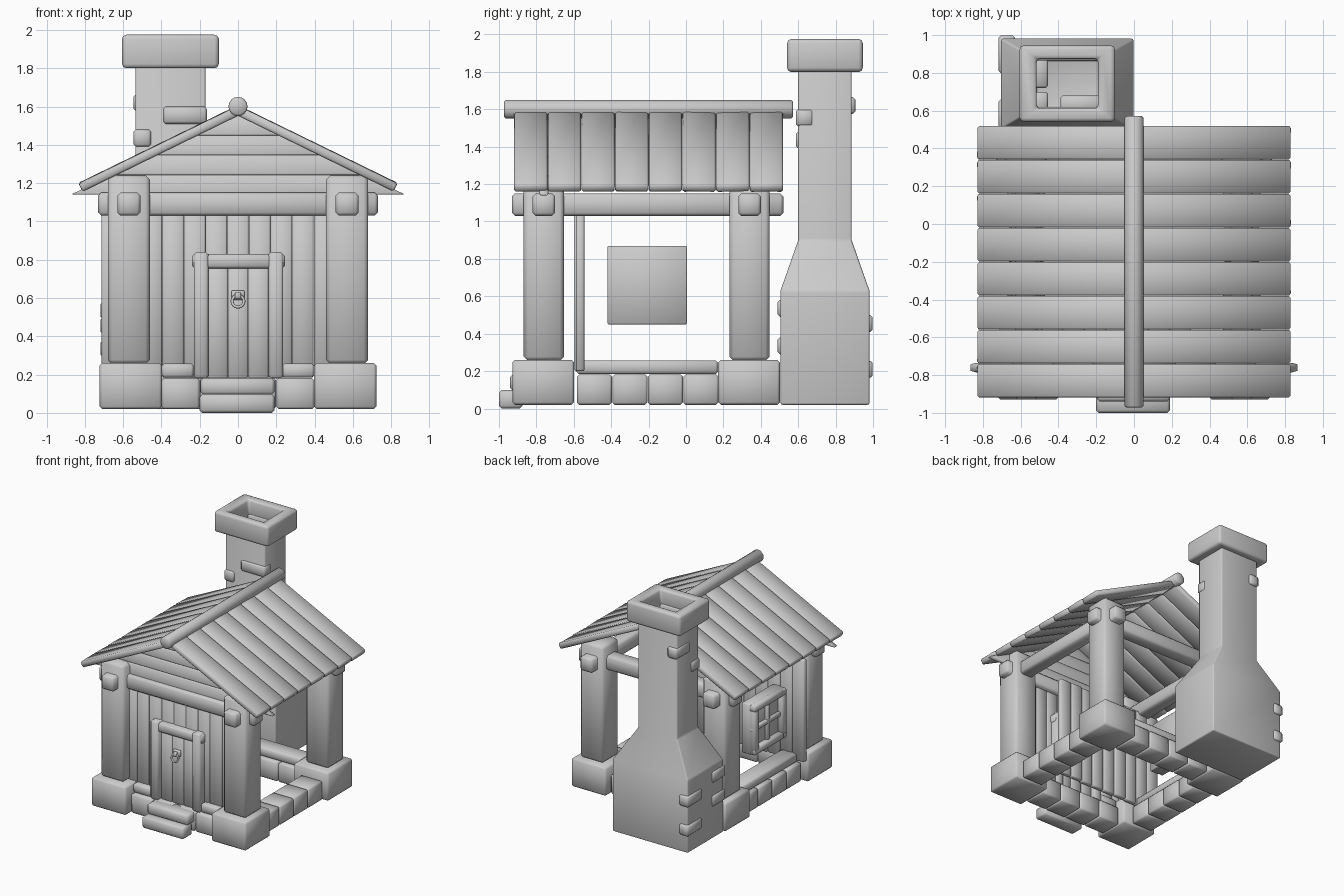
import bpy, bmesh, math, random
from mathutils import Matrix, Vector

random.seed(4)
old = bpy.data.objects.get("Cube")
if old:
    bpy.data.objects.remove(old)

grey = bpy.data.materials.new("plain_grey")
grey.use_nodes = True
grey.diffuse_color = (0.6, 0.6, 0.6, 1)
grey.node_tree.nodes["Principled BSDF"].inputs["Base Color"].default_value = (0.6, 0.6, 0.6, 1)


def add(name, bm, bevel=0.0, segments=1, smooth=True):
    """Turn a bmesh into a finished object with softened edges."""
    bmesh.ops.recalc_face_normals(bm, faces=bm.faces)
    for f in bm.faces:
        f.smooth = smooth
    me = bpy.data.meshes.new(name)
    bm.to_mesh(me)
    bm.free()
    me.materials.append(grey)
    ob = bpy.data.objects.new(name, me)
    bpy.context.collection.objects.link(ob)
    if bevel:
        mod = ob.modifiers.new("soft_edges", 'BEVEL')
        mod.width = bevel
        mod.segments = segments
        mod.limit_method = 'ANGLE'
    return ob


def box(name, x, y, z, bevel=0.012, segments=1):
    """Box given by its (low, high) range on each axis."""
    bm = bmesh.new()
    bmesh.ops.create_cube(bm, size=1)
    for v in bm.verts:
        v.co = Vector([r[0] if c < 0 else r[1] for c, r in zip(v.co, (x, y, z))])
    return add(name, bm, bevel, segments)


def span(centre, width):
    return (centre - width / 2, centre + width / 2)


MID_Y = -0.205      # middle of the hut
FRONT, BACK = -0.76, 0.34
ENDS = (("front", FRONT), ("back", BACK))
SIDES = (("right", -0.57), ("left", 0.57))

# Corner stones, pillars
for end, y in ENDS:
    for side, x in SIDES:
        sx = math.copysign(0.56, x)
        box(f"{end}_{side}_corner_stone", span(sx, 0.325), span(y - 0.003, 0.33), (0.02, 0.26), 0.014)
        box(f"{end}_{side}_pillar", span(x, 0.22), span(y, 0.215), (0.255, 1.24), 0.022)

# Crossing top beams with ends showing past the pillars
for end, y in ENDS:
    box(f"{end}_beam", (-0.73, 0.73), span(y, 0.12), (1.03, 1.15), 0.016)
for side, x in SIDES:
    box(f"{side}_beam", span(x, 0.12), (-0.93, 0.52), (1.03, 1.15), 0.016)

# Foundation stones between the corners
for i in range(4):
    for end, y in ENDS:
        box(f"{end}_foundation_stone_{i}", span(-0.3 + i * 0.2, 0.197), span(y, 0.2), (0.02, 0.182))
    for side, x in SIDES:
        box(f"{side}_foundation_stone_{i}", span(x, 0.2), span(-0.49 + i * 0.19, 0.187), (0.02, 0.182))

# Sills
box("right_sill", span(-0.57, 0.15), (-0.585, 0.17), (0.184, 0.258))
box("back_sill", (-0.4, 0.4), span(BACK, 0.15), (0.184, 0.258))
for side, x in (("right", -0.315), ("left", 0.315)):
    box(f"front_{side}_sill", span(x, 0.165), span(FRONT, 0.15), (0.184, 0.258))

# Upright wall planks, front and right side
for i in range(9):
    off = random.uniform(-0.006, 0.006)
    box(f"front_wall_plank_{i}", span((i - 4) * 0.113, 0.112), span(FRONT + off, 0.045), (0.2, 1.06), 0.008)
    off = random.uniform(-0.006, 0.006)
    box(f"right_wall_plank_{i}", span(MID_Y + (i - 4) * 0.113, 0.112), span(-0.57 + off, 0.045),
        (0.2, 1.06), 0.008)

# Horizontal gable boards, clipped to the roof slope
for i in range(4):
    lo, hi = 1.14 + i * 0.103, 1.14 + (i + 1) * 0.103
    bm = bmesh.new()
    corners = []
    for y in (FRONT - 0.025, FRONT + 0.025):
        for z in (lo, hi):
            half = max((1.565 - z) / 0.487, 0.01)
            corners += [bm.verts.new((s * half, y, z)) for s in (-1, 1)]
    bmesh.ops.convex_hull(bm, input=corners)
    bmesh.ops.dissolve_limit(bm, angle_limit=0.02, verts=bm.verts, edges=bm.edges)
    add(f"gable_board_{i}", bm, 0.008)

# Roof planks on both slopes, and the ridge pole
SLOPE, LENGTH, PLANK = math.radians(26), 0.915, 0.18
for side, s in (("right", -1), ("left", 1)):
    for i in range(8):
        y = -0.92 + PLANK * (i + 0.5)
        bm = bmesh.new()
        bmesh.ops.create_cube(bm, size=1, matrix=Matrix.Diagonal((LENGTH, PLANK - 0.002, 0.048, 1)))
        place = (Matrix.Translation((s * 0.412, y, 1.378)) @ Matrix.Rotation(s * SLOPE, 4, 'Y')
                 @ Matrix.Rotation(random.uniform(-0.03, 0.03), 4, 'X'))
        bmesh.ops.transform(bm, matrix=place, verts=bm.verts)
        add(f"{side}_roof_plank_{i}", bm, 0.01)

bm = bmesh.new()
bmesh.ops.create_cone(bm, cap_ends=True, segments=16, radius1=0.05, radius2=0.05, depth=1.545,
                      matrix=Matrix.Translation((0, -0.2, 1.6)) @ Matrix.Rotation(math.pi / 2, 4, 'X'))
add("ridge_pole", bm, 0.01)

# Door, door frame and knocker
for i in range(3):
    box(f"door_plank_{i}", span((i - 1) * 0.106, 0.105), (-0.805, -0.715), (0.18, 0.77), 0.008)
for side, x in (("right", -0.193), ("left", 0.198)):
    box(f"door_{side}_post", span(x, 0.076), (-0.845, -0.675), (0.18, 0.84))
box("door_lintel", (-0.24, 0.245), (-0.835, -0.685), (0.755, 0.83))
box("knocker_plate", (-0.034, 0.034), (-0.825, -0.80), (0.59, 0.64), 0.005)
box("knocker_hook", (-0.015, 0.015), (-0.85, -0.82), (0.595, 0.63), 0.005)
bpy.ops.mesh.primitive_torus_add(location=(0, -0.84, 0.583), rotation=(math.radians(80), 0, 0),
                                 major_radius=0.031, minor_radius=0.008,
                                 major_segments=16, minor_segments=8)
ring = bpy.context.object
ring.name = "knocker_ring"
ring.data.materials.append(grey)
bpy.ops.object.shade_smooth()

# Steps
box("lower_step", (-0.2, 0.19), (-1.0, -0.875), (0.0, 0.098), 0.014)
box("upper_step", (-0.195, 0.19), (-0.94, -0.8), (0.095, 0.182), 0.014)

# Window: backing panel, frame bars and cross bars
WY, WZ = (-0.42, 0.005), (0.45, 0.87)
box("window_panel", (-0.605, -0.52), WY, WZ, 0.006)
for label, z in (("bottom", WZ[0] + 0.03), ("top", WZ[1] - 0.03)):
    box(f"window_{label}_bar", (-0.65, -0.58), WY, span(z, 0.06))
for label, y in (("back", WY[1] - 0.03), ("front", WY[0] + 0.03)):
    box(f"window_{label}_bar", (-0.65, -0.58), span(y, 0.06), WZ)
box("window_cross_upright", (-0.63, -0.58), span(sum(WY) / 2, 0.04), WZ, 0.008)
box("window_cross_rail", (-0.63, -0.58), WY, span(sum(WZ) / 2, 0.04), 0.008)


def tower(name, rings, bevel, close):
    """Stack rectangular rings (half x, half y, z) around the chimney axis."""
    bm = bmesh.new()
    loops = [[bm.verts.new((-0.353 + a * hx, 0.743 + b * hy, z))
              for a, b in ((-1, -1), (1, -1), (1, 1), (-1, 1))] for hx, hy, z in rings]
    pairs = list(zip(loops, loops[1:]))
    if close:
        pairs.append((loops[-1], loops[0]))
    else:
        bm.faces.new(loops[0])
        bm.faces.new(loops[-1])
    for low, high in pairs:
        for k in range(4):
            n = (k + 1) % 4
            bm.faces.new((low[k], low[n], high[n], high[k]))
    return add(name, bm, bevel, 2)


# Chimney body: flared base and shaft, hollow from the top
tower("chimney_body", [(0.35, 0.238, 0.02), (0.35, 0.238, 0.63), (0.183, 0.143, 0.9),
                       (0.183, 0.143, 1.85), (0.163, 0.123, 1.85), (0.163, 0.123, 0.9)], 0.014, False)
tower("chimney_cap", [(0.253, 0.202, 1.80), (0.253, 0.202, 1.975),
                      (0.163, 0.132, 1.975), (0.163, 0.132, 1.80)], 0.022, True)

# Raised bricks on the shaft and on the outer corners of the base
box("shaft_brick_front", (-0.39, -0.163), (0.587, 0.68), (1.51, 1.60))
box("shaft_brick_corner", (-0.545, -0.455), (0.587, 0.7), (1.39, 1.48))
box("shaft_brick_back", (-0.545, -0.455), (0.72, 0.905), (1.575, 1.665))
for i, z in enumerate((0.29, 0.49)):
    box(f"base_front_brick_{i}", (-0.717, -0.6), (0.49, 0.66), (z, z + 0.09))
for i, z in enumerate((0.165, 0.41)):
    box(f"base_back_brick_{i}", (-0.717, -0.63), (0.8, 0.998), (z, z + 0.09))
